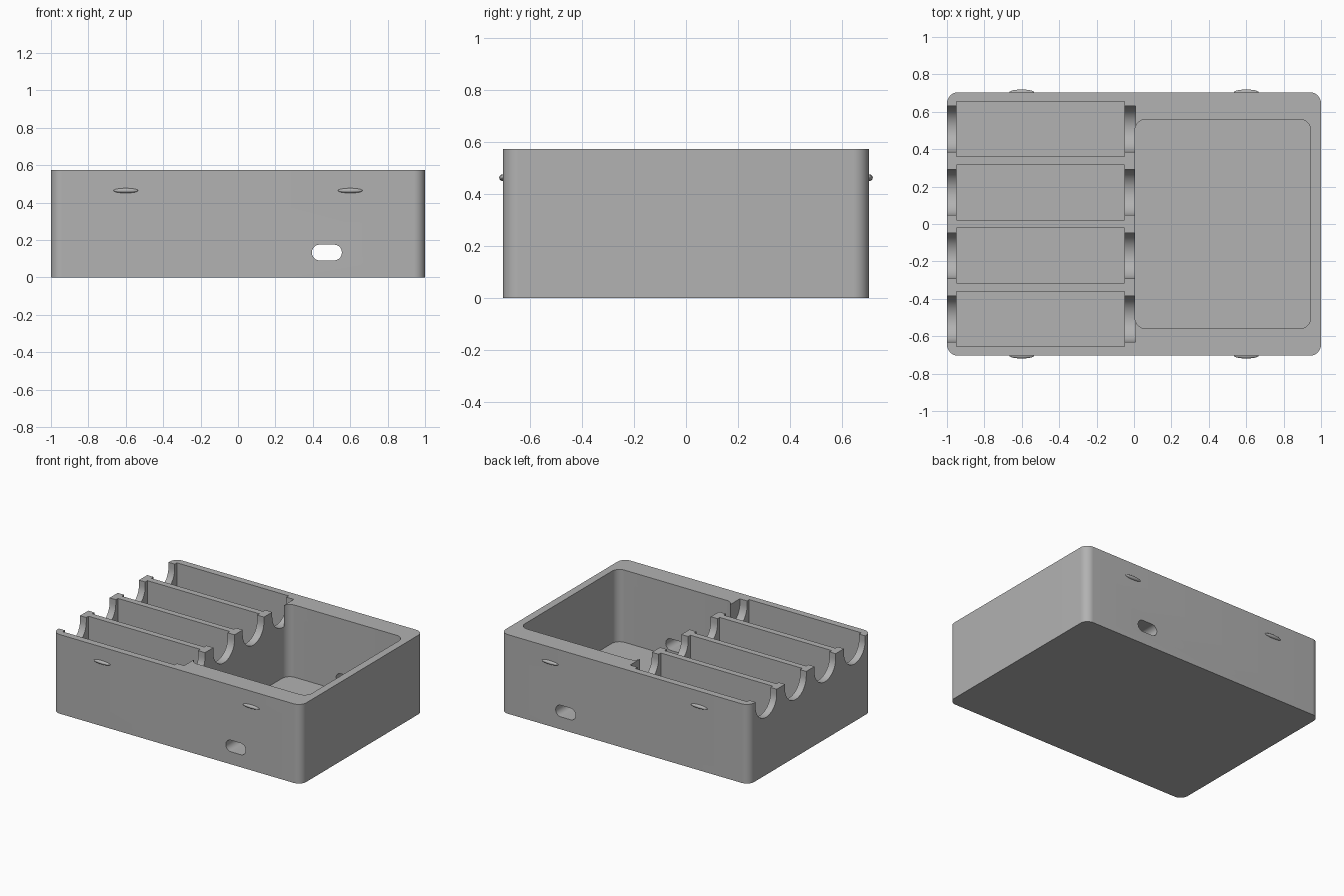
import bpy
import bmesh
from math import cos, sin, pi, radians

cube = bpy.data.objects.get("Cube")
if cube:
    bpy.data.objects.remove(cube, do_unlink=True)

HEIGHT, FLOOR = 0.575, 0.05
HALF_X, HALF_Y = 1.0, 0.704
ABOVE = HEIGHT + 0.2

grey = bpy.data.materials.new("plain grey")
grey.use_nodes = True
grey.diffuse_color = (0.445, 0.445, 0.445, 1)
grey.node_tree.nodes["Principled BSDF"].inputs["Base Color"].default_value = grey.diffuse_color


def arc(cu, cv, radius, start, end, steps=12):
    """Points on an arc, angles in degrees."""
    angles = [radians(start + (end - start) * i / steps) for i in range(steps + 1)]
    return [(cu + radius * cos(a), cv + radius * sin(a)) for a in angles]


def rounded_rect(cu, cv, half_u, half_v, radius):
    points = []
    for i, (su, sv) in enumerate(((1, 1), (-1, 1), (-1, -1), (1, -1))):
        points += arc(cu + su * (half_u - radius), cv + sv * (half_v - radius),
                      radius, 90 * i, 90 * i + 90)
    return points


def prism(name, profile, start, end, axis):
    """Extrude a 2D profile along the chosen axis."""
    place = {"x": lambda u, v, w: (w, u, v),
             "y": lambda u, v, w: (u, w, v),
             "z": lambda u, v, w: (u, v, w)}[axis]
    bm = bmesh.new()
    low = [bm.verts.new(place(u, v, start)) for u, v in profile]
    high = [bm.verts.new(place(u, v, end)) for u, v in profile]
    bm.faces.new(low)
    bm.faces.new(high)
    for i in range(len(low)):
        j = (i + 1) % len(low)
        bm.faces.new((low[i], low[j], high[j], high[i]))
    bmesh.ops.recalc_face_normals(bm, faces=bm.faces)
    mesh = bpy.data.meshes.new(name)
    bm.to_mesh(mesh)
    bm.free()
    mesh.materials.append(grey)
    obj = bpy.data.objects.new(name, mesh)
    bpy.context.collection.objects.link(obj)
    return obj


def activate(obj):
    bpy.ops.object.select_all(action="DESELECT")
    obj.select_set(True)
    bpy.context.view_layer.objects.active = obj


def cut(target, cutter):
    cutter.hide_render = True
    mod = target.modifiers.new("cut", "BOOLEAN")
    mod.operation = "DIFFERENCE"
    mod.solver = "EXACT"
    mod.object = cutter
    activate(target)
    bpy.ops.object.modifier_apply(modifier=mod.name)
    bpy.data.objects.remove(cutter, do_unlink=True)


# Rounded outer block
body = prism("box_body", rounded_rect(0, 0, HALF_X, HALF_Y, 0.06), 0, HEIGHT, "z")

# Large compartment
cut(body, prism("compartment_cutter", rounded_rect(0.475, 0, 0.47, 0.56, 0.06), FLOOR, ABOVE, "z"))

# Four long pockets, each with a round-bottomed notch through both end walls
for y in (-0.508, -0.169, 0.169, 0.508):
    pocket = [(-0.95, y - 0.147), (-0.05, y - 0.147), (-0.05, y + 0.147), (-0.95, y + 0.147)]
    cut(body, prism("pocket_cutter", pocket, FLOOR, ABOVE, "z"))
    notch = arc(y, 0.54, 0.122, 180, 360, 24) + [(y + 0.122, ABOVE), (y - 0.122, ABOVE)]
    cut(body, prism("notch_cutter", notch, -1.1, 0.008, "x"))

# Slotted cable hole through the front and back walls
cut(body, prism("cable_hole_cutter", rounded_rect(0.475, 0.133, 0.08, 0.042, 0.041), -1, 1, "y"))

activate(body)
bpy.ops.object.shade_smooth_by_angle(angle=radians(30))

# Snap bumps for a lid on the front and back
for side, sy in (("front", -1), ("back", 1)):
    for hand, sx in (("right", -1), ("left", 1)):
        bpy.ops.mesh.primitive_uv_sphere_add(segments=32, ring_count=16, radius=1,
                                             location=(sx * 0.6, sy * 0.704, 0.464))
        bump = bpy.context.object
        bump.name = f"{side}_{hand}_snap_bump"
        bump.scale = (0.066, 0.015, 0.013)
        bump.data.materials.append(grey)
        bpy.ops.object.shade_smooth()
